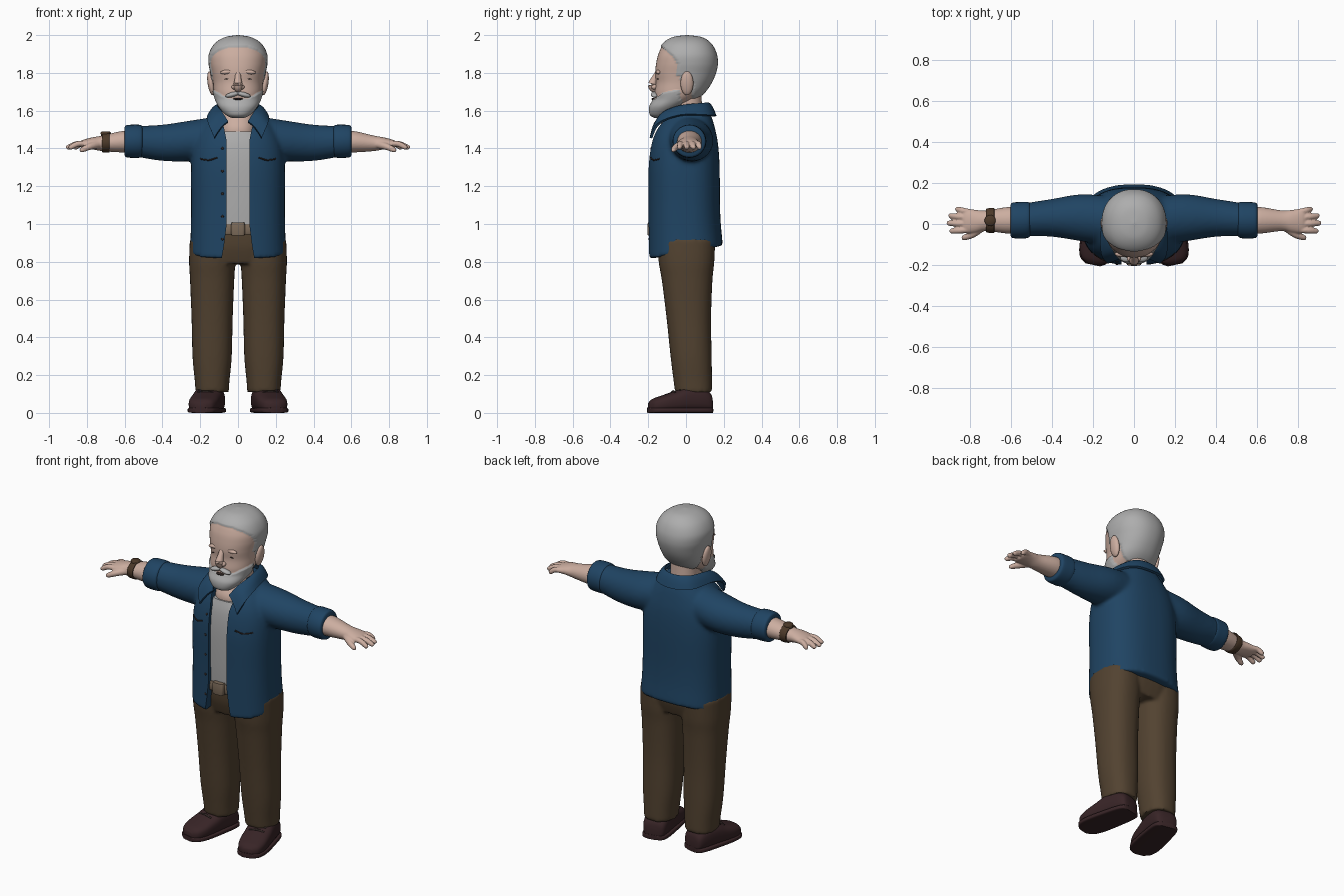
import bpy, bmesh, math
from mathutils import Vector, Matrix

if "Cube" in bpy.data.objects:
    bpy.data.objects.remove(bpy.data.objects["Cube"])


def material(name, rgb):
    m = bpy.data.materials.new(name)
    m.diffuse_color = (*rgb, 1)
    m.use_nodes = True
    m.node_tree.nodes["Principled BSDF"].inputs["Base Color"].default_value = m.diffuse_color
    return m


BLUE = material("navy cloth", (0.014, 0.058, 0.125))
BROWN = material("brown cloth", (0.085, 0.055, 0.030))
LEATHER = material("dark leather", (0.040, 0.018, 0.020))
SKIN = material("skin", (0.60, 0.42, 0.35))
HAIR = material("grey hair", (0.42, 0.42, 0.42))
SHIRT = material("light grey cloth", (0.42, 0.42, 0.42))
TAN = material("tan belt", (0.20, 0.145, 0.10))
STRAP = material("watch strap", (0.07, 0.04, 0.022))
DARK = material("dark detail", (0.03, 0.02, 0.018))


def spline(keys, n):
    """Catmull-Rom samples through tuples, n steps per span."""
    k = [keys[0], *keys, keys[-1]]
    out = []
    for i in range(1, len(k) - 2):
        for j in range(n):
            t = j / n
            out.append(tuple(0.5 * (2 * b + (c - a) * t + (2 * a - 5 * b + 4 * c - d) * t * t
                                    + (3 * b - a - 3 * c + d) * t ** 3)
                             for a, b, c, d in zip(*k[i - 1:i + 3])))
    return out + [tuple(keys[-1])]


def oval(rx, ry, p=2.0, seg=32):
    def f(v):
        return math.copysign(abs(v) ** (2 / p), v)
    return [(rx * f(math.cos(2 * math.pi * i / seg)), ry * f(math.sin(2 * math.pi * i / seg)))
            for i in range(seg)]


def column(keys, p=2.3, seg=40, n=6, cx=0):
    """Upright form, keys are (z, half width, front y, back y)."""
    return [[(cx + x, (f + b) / 2 + y, z) for x, y in oval(hx, (b - f) / 2, p, seg)]
            for z, hx, f, b in spline(keys, n)]


def limb(keys, s, p=2.0, n=5):
    """Sideways form, keys are (x, centre y, centre z, half depth, half height)."""
    return [[(s * x, cy + u, cz + v) for u, v in oval(ry, rz, p)]
            for x, cy, cz, ry, rz in spline(keys, n)]


def tube(keys, n=4, seg=12):
    """Rounded tube, keys are (x, y, z, radius)."""
    pts = spline(keys, n)
    rings = []
    for i, q in enumerate(pts):
        d = Vector(pts[min(i + 1, len(pts) - 1)][:3]) - Vector(pts[max(i - 1, 0)][:3])
        rot = d.to_track_quat('Z', 'Y')
        rings.append([tuple(Vector(q[:3]) + rot @ Vector((u, v, 0))) for u, v in oval(q[3], q[3], 2, seg)])
    return rings


def finish(ob, angle=50):
    bpy.ops.object.select_all(action='DESELECT')
    ob.select_set(True)
    bpy.context.view_layer.objects.active = ob
    bpy.ops.object.shade_smooth_by_angle(angle=math.radians(angle))


def bake(ob):
    me = bpy.data.meshes.new_from_object(ob.evaluated_get(bpy.context.evaluated_depsgraph_get()))
    ob.modifiers.clear()
    ob.data = me


def from_bmesh(name, bm, mat):
    bmesh.ops.recalc_face_normals(bm, faces=bm.faces)
    me = bpy.data.meshes.new(name)
    bm.to_mesh(me)
    bm.free()
    me.materials.append(mat)
    ob = bpy.data.objects.new(name, me)
    bpy.context.collection.objects.link(ob)
    return ob


def build(name, parts, mat, voxel=0, smooth=0):
    bm = bmesh.new()
    for rings in parts:
        vs = [[bm.verts.new(c) for c in r] for r in rings]
        for a, b in zip(vs, vs[1:]):
            for i in range(len(a)):
                j = (i + 1) % len(a)
                bm.faces.new((a[i], a[j], b[j], b[i]))
        bm.faces.new(vs[0][::-1])
        bm.faces.new(vs[-1])
    ob = from_bmesh(name, bm, mat)
    if voxel:
        m = ob.modifiers.new("blend", 'REMESH')
        m.mode, m.voxel_size = 'VOXEL', voxel
        m = ob.modifiers.new("soften", 'SMOOTH')
        m.iterations, m.factor = smooth, 0.5
        bake(ob)
    finish(ob)
    return ob


def blob(name, loc, size, mat, rot=0):
    bm = bmesh.new()
    mtx = Matrix.Translation(loc) @ Matrix.Rotation(rot, 4, 'Y') @ Matrix.Diagonal((*size, 1))
    bmesh.ops.create_uvsphere(bm, u_segments=24, v_segments=16, radius=1, matrix=mtx)
    finish(from_bmesh(name, bm, mat))


# Jacket: torso and sleeves blended, hem lower at the front, front cut open
torso = column([(0.85, .255, -.20, .195), (0.97, .25, -.2, .185), (1.1, .248, -.2, .18), (1.3, .248, -.2, .178),
                (1.42, .235, -.185, .17), (1.5, .20, -.158, .155), (1.56, .15, -.115, .138),
                (1.605, .11, -.07, .118)], 2.5, 48)
torso = [[(x, y, z + 0.18 * y * max(0, min(1, (1.1 - z) / 0.2))) for x, y, z in r] for r in torso]
sleeves = [limb([(.08, .01, 1.46, .12, .115), (.25, .03, 1.44, .115, .108), (.40, .03, 1.43, .092, .096),
                 (.55, .02, 1.438, .078, .08)], s) for s in (1, -1)]
jacket = build("jacket", [torso, *sleeves], BLUE, 0.011, 6)
edge = [(.10, .74), (.075, .88), (.06, 1.0), (.062, 1.45), (.085, 1.56), (.10, 1.68)]
cutter = build("opening_cutter", [[[(-w, -.3, z), (w, -.3, z), (w, b, z), (-w, b, z)] for (w, z), b in
                                   zip(edge, (-.1, -.1, -.1, -.1, -.03, -.03))]], BLUE)
cut = jacket.modifiers.new("opening", 'BOOLEAN')
cut.object, cut.operation, cut.solver = cutter, 'DIFFERENCE', 'EXACT'
bake(jacket)
finish(jacket)
bpy.data.objects.remove(cutter)


def front_y(x, z):
    hit, loc, _, _ = jacket.ray_cast(Vector((x, -1, z)), Vector((0, 1, 0)))
    return loc.y if hit else -.19


# Rolled cuffs
for s in (1, -1):
    build("sleeve_cuff", [limb([(.505, .02, 1.438, .076, .076), (.515, .02, 1.438, .087, .086),
                                (.55, .018, 1.438, .089, .088), (.59, .018, 1.438, .086, .085),
                                (.60, .018, 1.438, .076, .075)], s)], BLUE)
    # Pocket seam on the chest
    build("pocket_seam", [tube([(s * x, front_y(s * x, z) - .001, z, .004) for x, z in
                                ((.11, 1.352), (.155, 1.338), (.20, 1.345))], 3, 8)], DARK)
for i in range(5):
    z = .92 + i * .12
    blob("jacket_button", (-.082, front_y(-.082, z), z), (.007, .004, .007), DARK)

# Collar: folded strip around the neck ending in two points
half = [(.052, -.158, 1.54, .125, -.186, 1.455), (.085, -.115, 1.59, .155, -.145, 1.53),
        (.108, -.03, 1.622, .155, -.03, 1.575), (.08, .085, 1.635, .115, .115, 1.575), (0, .118, 1.637, 0, .155, 1.57)]
full = half + [(-a, b, c, -d, e, f) for a, b, c, d, e, f in half[-2::-1]]
bm = bmesh.new()
rows = []
for k in spline(full, 6):
    a, b = Vector(k[:3]), Vector(k[3:])
    rows.append([bm.verts.new(a.lerp(b, t) + Vector((0, 0, .012 * math.sin(math.pi * t)))) for t in (0, .25, .5, .75, 1)])
for a, b in zip(rows, rows[1:]):
    for i in range(4):
        bm.faces.new((a[i], a[i + 1], b[i + 1], b[i]))
collar = from_bmesh("collar", bm, BLUE)
sol = collar.modifiers.new("thickness", 'SOLIDIFY')
sol.thickness, sol.offset = .014, 0
bake(collar)
finish(collar)

# Undershirt, neck, belt
build("undershirt", [column([(.95, .20, -.172, .12), (1.1, .2, -.178, .12), (1.3, .2, -.178, .12),
                             (1.42, .17, -.168, .11), (1.49, .12, -.15, .1)], 2.8)], SHIRT)
build("neck", [column([(1.4, .1, -.13, .09), (1.5, .098, -.142, .09), (1.56, .09, -.115, .09),
                       (1.62, .08, -.085, .085), (1.72, .08, -.08, .08)])], SKIN)
build("belt", [column([(.945, .2, -.178, .12), (.95, .2, -.184, .12), (.995, .2, -.184, .12),
                       (1.0, .2, -.178, .12)], 2.8, n=2)], TAN)
build("belt_buckle", [column([(.938, .03, -.2, -.15), (.945, .036, -.203, -.15), (1.0, .036, -.203, -.15),
                              (1.007, .03, -.2, -.15)], 5, 24, 2)], TAN)

# Trousers: two legs blended into the hips
legs = [column([(.11, .088, -.058, .138), (.17, .092, -.066, .138), (.3, .104, -.082, .136), (.5, .109, -.103, .133),
                (.7, .117, -.128, .140), (.8, .122, -.145, .15), (.92, .118, -.155, .155)], 2.3, 32, 5, s * c)
        for s, c in ((1, .137), (-1, .137))]
hips = column([(.79, .20, -.13, .13), (.88, .22, -.155, .155), (.98, .21, -.16, .15)], 2.6)
build("trousers", [*legs, hips], BROWN, 0.01, 4)

# Shoes, toes turned out
for s in (1, -1):
    def place(d, u, z, s=s, a=math.radians(12)):
        return (s * (.145 + d * math.sin(a) + u * math.cos(a)), .06 - d * math.cos(a) + u * math.sin(a), z)
    shape = spline([(-.078, .03, .06), (-.066, .06, .1), (-.02, .073, .132), (.06, .078, .135), (.12, .08, .112),
                    (.19, .078, .088), (.24, .062, .07), (.262, .03, .05)], 5)
    build("shoe", [[[place(d, u, h / 2 + v + .004) for u, v in oval(w, h / 2, 2.8)] for d, w, h in shape]], LEATHER)
    build("shoe_sole", [[[place(d * 1.01, u, .014 + v) for u, v in oval(w + .005, .014, 5)] for d, w, h in shape]], LEATHER)
    for d, z in ((.10, .120), (.13, .108)):
        build("shoe_lace", [tube([(*place(d, u, z + .006 - abs(u) * .2), .006) for u in (-.045, 0, .045)], 3, 8)], DARK)

# Forearms, palms and fingers
for s in (1, -1):
    arm = limb([(.54, .018, 1.437, .066, .06), (.62, .018, 1.435, .064, .056), (.72, .016, 1.427, .05, .041),
                (.77, .013, 1.427, .056, .032), (.82, .015, 1.424, .06, .022), (.835, .015, 1.421, .05, .015)], s)
    fingers = [tube([(s * .80, y0, 1.425, .015), (s * (.8 + xt) / 2, (y0 + y1) / 2, 1.424, .0155),
                     (s * (xt - .008), y1, 1.405, .013), (s * xt, y1, 1.40, .006)])
               for y0, xt, y1 in ((.058, .868, .072), (.03, .90, .04), (.0, .908, .004), (-.028, .895, -.034))]
    thumb = tube([(s * .74, -.015, 1.422, .022), (s * .785, -.05, 1.41, .018), (s * .825, -.066, 1.393, .014),
                  (s * .838, -.069, 1.388, .007)])
    build("forearm_and_hand", [arm, *fingers, thumb], SKIN, 0.005, 3)

# Wristwatch
build("watch_band", [limb([(.68, .017, 1.431, .052, .044), (.683, .017, 1.431, .061, .053),
                           (.717, .017, 1.429, .058, .049), (.72, .017, 1.428, .05, .04)], -1)], STRAP)
build("watch_face", [[[(-.70 + u, .017 + v, z) for u, v in oval(r, r)] for r, z in
                      ((.026, 1.465), (.027, 1.485), (.022, 1.49))]], STRAP)

# Head: hair and beard coloured by region, hair slightly raised
head = build("head", [column([(1.568, .03, -.165, -.115), (1.583, .06, -.186, -.085), (1.62, .094, -.188, -.03),
                              (1.66, .115, -.168, .045), (1.70, .127, -.166, .095), (1.75, .132, -.16, .13),
                              (1.80, .14, -.163, .152), (1.85, .149, -.158, .162), (1.90, .147, -.146, .156),
                              (1.95, .119, -.12, .13), (1.982, .068, -.07, .083), (1.993, .004, 0, .008)],
                             2.2, 96, 9)], SKIN)
head.data.materials.append(HAIR)


def hairy(c):
    if c.z > 1.785:
        return c.y > -.05 - .085 * max(0, min(1, (c.z - 1.85) / .09)) ** 1.5 or c.z > 1.945
    if c.y > -.03 and c.z > 1.665:
        return c.y > .03 or c.z > 1.75
    return c.y < -.02 and c.z < 1.665 + .035 * max(0, (abs(c.x) - .05) / .06)


bm = bmesh.new()
bm.from_mesh(head.data)
for f in bm.faces:
    f.material_index = int(hairy(f.calc_center_median()))
for v in [v for v in bm.verts if all(f.material_index for f in v.link_faces)]:
    v.co += v.normal * .007
bm.to_mesh(head.data)
bm.free()

# Face parts
build("nose", [tube([(0, -.15, 1.80, .014), (0, -.168, 1.765, .018), (0, -.178, 1.735, .024),
                     (0, -.166, 1.712, .018), (0, -.15, 1.708, .008)], 4, 16)], SKIN)
blob("lower_lip", (0, -.172, 1.662), (.026, .012, .006), DARK)
for s in (1, -1):
    blob("ear", (s * .143, .005, 1.745), (.018, .034, .064), SKIN, s * .15)
    blob("nostril_wing", (s * .02, -.168, 1.725), (.014, .016, .013), SKIN)
    blob("moustache", (s * .03, -.166, 1.685), (.038, .02, .013), HAIR, s * .25)
    blob("brow", (s * .058, -.146, 1.805), (.036, .014, .012), SKIN, s * .1)
    blob("eye_line", (s * .058, -.148, 1.768), (.014, .005, .003), DARK, s * .2)
